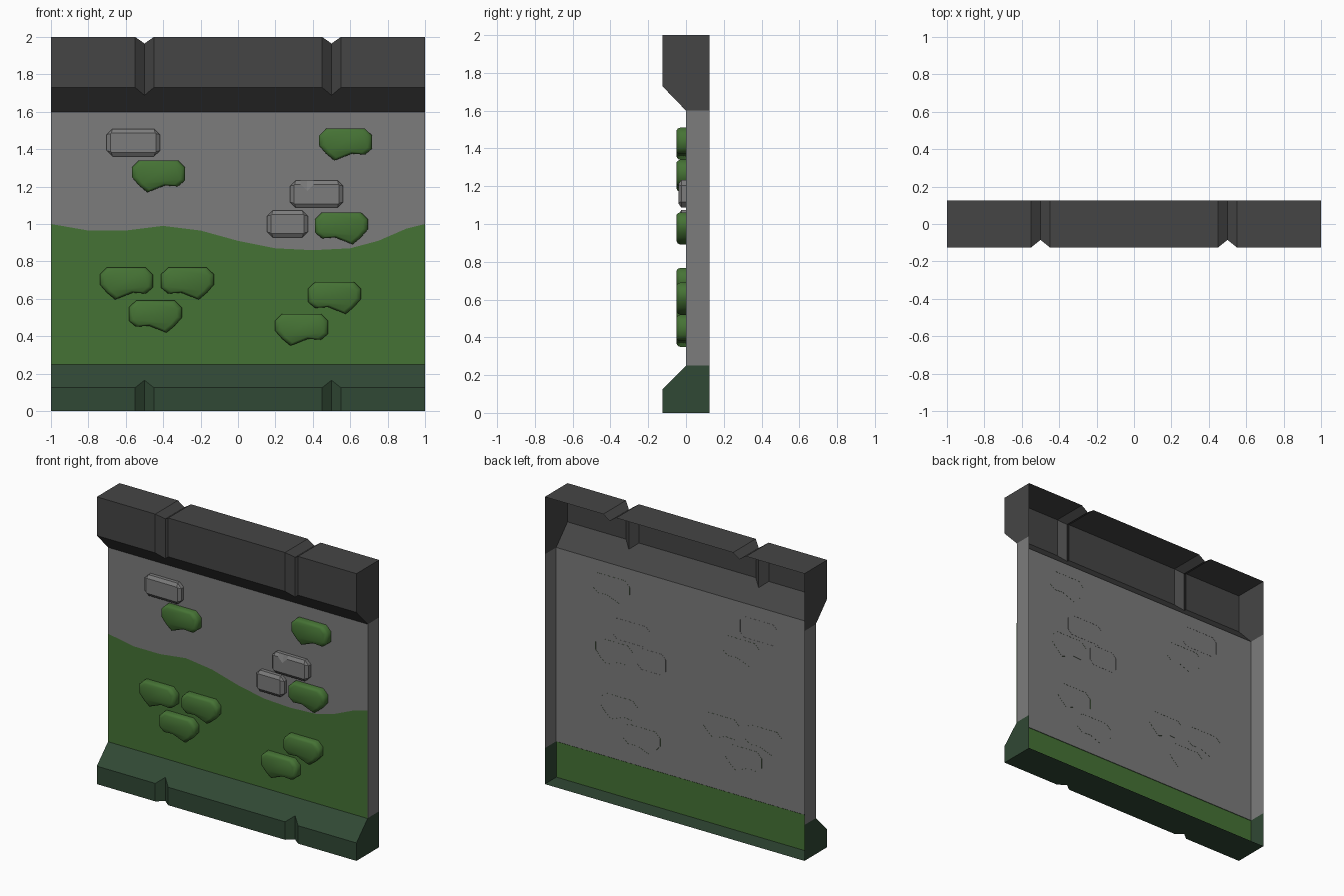
import bpy, bmesh
from mathutils import Vector

if "Cube" in bpy.data.objects:
    bpy.data.objects.remove(bpy.data.objects["Cube"])


def material(name, rgb):
    m = bpy.data.materials.new(name)
    m.diffuse_color = (*rgb, 1)
    m.use_nodes = True
    m.node_tree.nodes["Principled BSDF"].inputs["Base Color"].default_value = m.diffuse_color
    return m


DARK = material("dark_stone", (0.06, 0.06, 0.06))
GREY = material("grey_stone", (0.2, 0.2, 0.2))
MOSS = material("moss", (0.06, 0.17, 0.035))
BASE = material("mossy_base", (0.03, 0.065, 0.035))


def finish(bm, name, mat, ref, loc=(0, 0, 0), smooth=False):
    """Turn every face away from a (y, z) reference line and make the object."""
    bm.normal_update()
    for f in bm.faces:
        c = f.calc_center_median()
        out = Vector((c.x if abs(f.normal.x) > 0.3 and len(f.verts) != 4 or smooth
                      or abs(f.normal.x) > 0.99 else 0, c.y - ref[0], c.z - ref[1]))
        if f.normal.dot(out) < 0:
            f.normal_flip()
        f.smooth = smooth
    me = bpy.data.meshes.new(name)
    bm.to_mesh(me)
    bm.free()
    me.materials.append(mat)
    ob = bpy.data.objects.new(name, me)
    ob.location = loc
    bpy.context.collection.objects.link(ob)
    return ob


def grooved_rail(name, mat, plain, groove, back, ref):
    """Open-backed profile swept along x, pinched into a V at x = +-0.5."""
    bm = bmesh.new()
    rows = []
    for x in (-1, -0.55, -0.5, -0.45, 0.45, 0.5, 0.55, 1):
        prof = groove if abs(x) == 0.5 else plain
        rows.append([bm.verts.new((x, y, z)) for y, z in prof])
    for a, b in zip(rows, rows[1:]):
        for i in range(len(a) - 1):
            bm.faces.new((a[i], a[i + 1], b[i + 1], b[i]))
    for row in (rows[0], rows[-1]):  # end caps
        bm.faces.new(row + [bm.verts.new((row[0].co.x, *back))])
    return finish(bm, name, mat, ref)


# Top rail and base
grooved_rail("top_rail", DARK,
             [(0.125, 2), (-0.125, 2), (-0.125, 1.73), (0, 1.6)],
             [(0.125, 1.965), (-0.085, 1.965), (-0.085, 1.688), (0, 1.6)],
             (0.125, 1.6), (0.12, 1.9))
grooved_rail("base_rail", BASE,
             [(0.125, 0), (-0.125, 0), (-0.125, 0.125), (0, 0.25)],
             [(0.125, 0), (-0.085, 0), (-0.085, 0.165), (0, 0.25)],
             (0.125, 0.25), (0.12, 0.1))

# Wall panel with its two end returns
bm = bmesh.new()
path = [(-1, 0.125), (-1, 0), (1, 0), (1, 0.125)]
lo = [bm.verts.new((x, y, 0.25)) for x, y in path]
hi = [bm.verts.new((x, y, 1.6)) for x, y in path]
for i in range(3):
    bm.faces.new((lo[i], lo[i + 1], hi[i + 1], hi[i]))
finish(bm, "wall_panel", GREY, (0.5, 0.9))

# Moss sheet with a wavy upper edge, running down behind the base
wave = [(-1, 1.0), (-0.8, 0.965), (-0.6, 0.965), (-0.4, 0.99), (-0.2, 0.965),
        (0, 0.91), (0.2, 0.87), (0.4, 0.86), (0.6, 0.87), (0.75, 0.91),
        (0.9, 0.975), (1, 1.0)]
bm = bmesh.new()
cols = [(bm.verts.new((x, -0.002, 0)), bm.verts.new((x, -0.002, z))) for x, z in wave]
for a, b in zip(cols, cols[1:]):
    bm.faces.new((a[0], b[0], b[1], a[1]))
finish(bm, "moss_sheet", MOSS, (0.5, 0.5))


def stone(name, mat, rings, loc, ref, smooth=False):
    """Open-backed lump from a stack of (y, outline) rings."""
    bm = bmesh.new()
    rows = [[bm.verts.new((x, y, z)) for x, z in pts] for y, pts in rings]
    n = len(rows[0])
    for a, b in zip(rows, rows[1:]):
        for i in range(n):
            j = (i + 1) % n
            bm.faces.new((a[i], a[j], b[j], b[i]))
    bm.faces.new(rows[-1])
    bmesh.ops.recalc_face_normals(bm, faces=bm.faces)
    bm.normal_update()
    if bm.faces[:][-1].normal.y > 0 or max(bm.faces, key=lambda f: len(f.verts)).normal.y > 0:
        bmesh.ops.reverse_faces(bm, faces=bm.faces)
    me = bpy.data.meshes.new(name)
    for f in bm.faces:
        f.smooth = smooth
    bm.to_mesh(me)
    bm.free()
    me.materials.append(mat)
    ob = bpy.data.objects.new(name, me)
    ob.location = (loc[0], 0, loc[1])
    bpy.context.collection.objects.link(ob)


def block(w, h, c, chip=None):
    """Chamfered rectangle; optional notch depth in the top edge."""
    pts = [(w, h - c), (w - c, h)]
    if chip is not None:
        pts += [(-0.015, h), (-0.05, h - chip), (-0.085, h)]
    return pts + [(-w + c, h), (-w, h - c), (-w, -h + c), (-w + c, -h),
                  (w - c, -h), (w, -h + c)]


# Bare stones: centre x, centre z, half width, chip depth
for i, (x, z, w, chip) in enumerate([(-0.56, 1.435, 0.142, None),
                                     (0.42, 1.16, 0.142, 0.035),
                                     (0.265, 1.0, 0.109, None)]):
    edge = None if chip is None else 0
    outer = block(w, 0.073, 0.03, edge)
    stone(f"bare_stone_{i}", GREY,
          [(0.001, outer), (-0.025, outer),
           (-0.04, block(w - 0.021, 0.052, 0.004, chip))], (x, z), None)

# Mossy stones: centre x, top z, side of the drip (1 = left, -1 = right)
drip = [(-0.104, 0), (0.104, 0), (0.142, -0.037), (0.142, -0.107), (0.104, -0.139),
        (0.035, -0.134), (-0.06, -0.171), (-0.104, -0.134), (-0.142, -0.09),
        (-0.142, -0.037)]
for i, (x, z, side) in enumerate([
        (0.575, 1.51, 1), (-0.425, 1.34, 1), (0.553, 1.062, -1), (-0.597, 0.767, 1),
        (-0.27, 0.767, -1), (-0.442, 0.59, -1), (0.516, 0.69, -1), (0.34, 0.52, 1)]):
    rings = [(y, [(px * s * side, (pz + 0.075) * s - 0.075) for px, pz in drip])
             for y, s in ((0.001, 1), (-0.03, 1), (-0.043, 0.94), (-0.05, 0.82))]
    stone(f"mossy_stone_{i}", MOSS, rings, (x, z), None, True)
